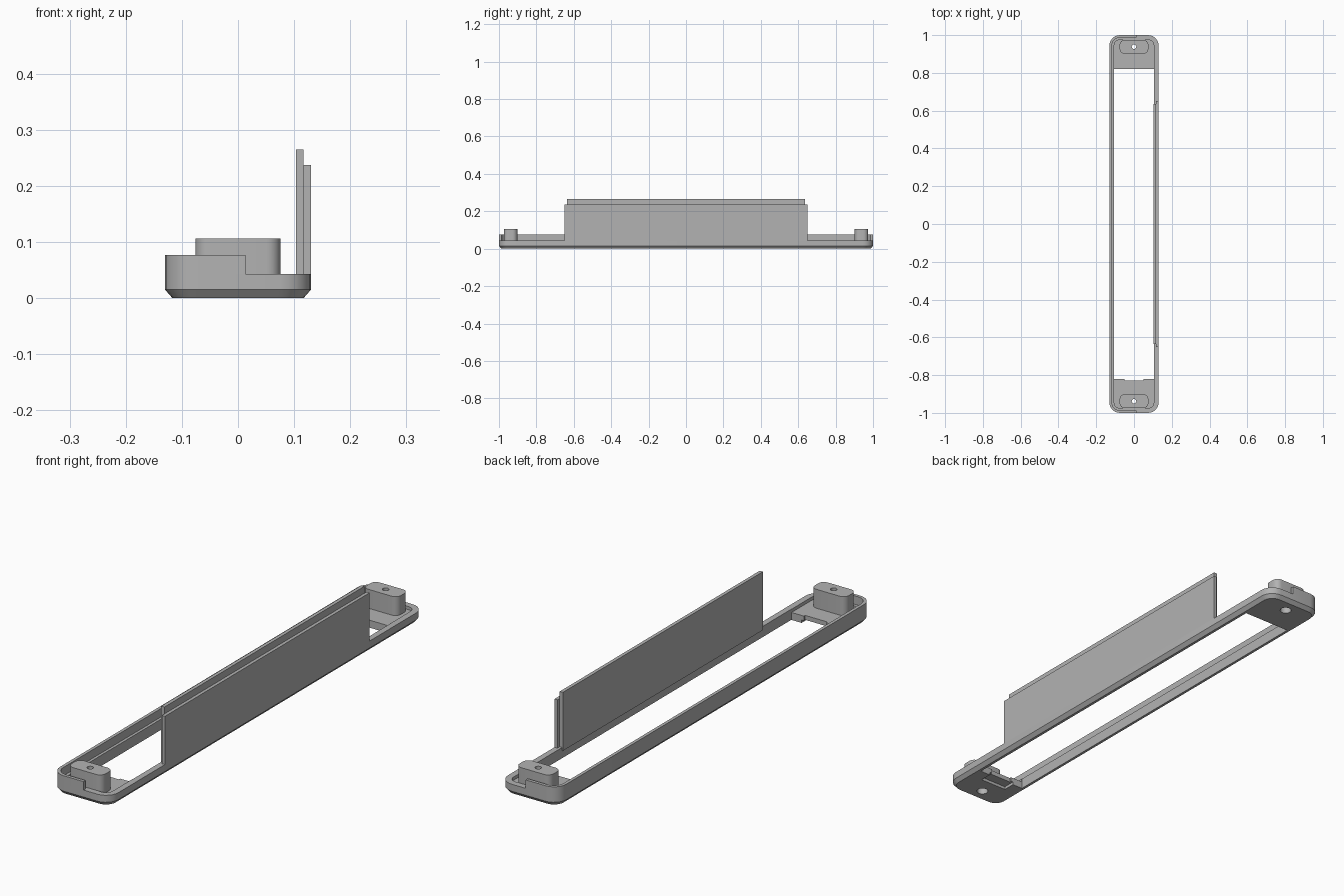
import bpy, bmesh, math

cube = bpy.data.objects.get("Cube")
if cube:
    bpy.data.objects.remove(cube, do_unlink=True)

grey = bpy.data.materials.new("plain grey")
grey.use_nodes = True
grey.diffuse_color = (0.45, 0.45, 0.45, 1)
grey.node_tree.nodes["Principled BSDF"].inputs["Base Color"].default_value = grey.diffuse_color

HX, HY, R = 0.13, 1.0, 0.055      # outer half sizes and corner radius
RIM, LIP_TOP, FLOOR = 0.043, 0.077, 0.03


def rounded(hx, hy, r, z, cy=0, steps=6):
    """Points of a rounded rectangle at height z."""
    pts = []
    for q, (sx, sy) in enumerate([(1, 1), (-1, 1), (-1, -1), (1, -1)]):
        for i in range(steps + 1):
            a = (q + i / steps) * math.pi / 2
            pts.append((sx * (hx - r) + r * math.cos(a),
                        cy + sy * (hy - r) + r * math.sin(a), z))
    return pts


def loft(name, loops, closed=False):
    """Skin a stack of loops, capping the ends or closing it into a ring."""
    bm = bmesh.new()
    rows = [[bm.verts.new(p) for p in loop] for loop in loops]
    n = len(rows[0])
    pairs = list(zip(rows, rows[1:])) + ([(rows[-1], rows[0])] if closed else [])
    for a, b in pairs:
        for i in range(n):
            j = (i + 1) % n
            bm.faces.new((a[i], a[j], b[j], b[i]))
    if not closed:
        bm.faces.new(rows[0][::-1])
        bm.faces.new(rows[-1])
    bmesh.ops.recalc_face_normals(bm, faces=bm.faces)
    mesh = bpy.data.meshes.new(name)
    bm.to_mesh(mesh)
    bm.free()
    mesh.materials.append(grey)
    obj = bpy.data.objects.new(name, mesh)
    bpy.context.collection.objects.link(obj)
    return obj


def box(name, x0, x1, y0, y1, z0, z1):
    return loft(name, [[(x0, y0, z), (x1, y0, z), (x1, y1, z), (x0, y1, z)]
                       for z in (z0, z1)])


def cylinder(name, r, y, z0, z1):
    return loft(name, [rounded(r, r, r * 0.999, z, y) for z in (z0, z1)])


def combine(target, tool, operation):
    mod = target.modifiers.new("combine", "BOOLEAN")
    mod.operation, mod.solver, mod.object = operation, "EXACT", tool
    bpy.context.view_layer.objects.active = target
    bpy.ops.object.modifier_apply(modifier=mod.name)
    bpy.data.objects.remove(tool, do_unlink=True)


def ring(inset, z):
    return rounded(HX - inset, HY - inset, R - inset, z)


# Shallow tray with a chamfered underside and a recessed floor
tray = loft("tray", [ring(0.013, 0), ring(0, 0.015), ring(0, RIM),
                     ring(0.025, RIM), ring(0.025, FLOOR)])
combine(tray, box("window", -0.106, 0.106, -0.82, 0.82, -0.1, 0.2), "DIFFERENCE")

# Notch and underside recess at the front end of the window
combine(tray, box("notch", -0.05, 0.05, -0.828, -0.8, -0.1, 0.2), "DIFFERENCE")
combine(tray, box("recess", -0.06, 0.06, -0.87, -0.8, -0.1, 0.012), "DIFFERENCE")

# Screw bosses with a pilot hole and a wider bore from below
for side in (-1, 1):
    y = side * 0.938
    combine(tray, loft("boss", [rounded(0.076, 0.036, 0.025, z, y)
                                for z in (0.02, 0.106)]), "UNION")
    combine(tray, cylinder("pilot", 0.012, y, -0.1, 0.2), "DIFFERENCE")
    combine(tray, cylinder("bore", 0.022, y, -0.1, 0.06), "DIFFERENCE")

# Raised outer lip on the right-hand side only
lip = loft("raised_lip", [ring(0, RIM), ring(0, LIP_TOP),
                          ring(0.013, LIP_TOP), ring(0.013, RIM)], closed=True)
combine(lip, box("trim", 0.013, 1, -2, 2, -1, 1), "DIFFERENCE")

# Tall two-layer side plate
box("outer_side_plate", 0.117, HX, -0.65, 0.65, RIM, 0.237)
box("inner_side_plate", 0.103, 0.117, -0.635, 0.635, RIM - 0.013, 0.265)

# Smooth the rounded corners, keep hard edges
for obj in (tray, lip):
    bpy.ops.object.select_all(action="DESELECT")
    obj.select_set(True)
    bpy.context.view_layer.objects.active = obj
    bpy.ops.object.shade_smooth_by_angle(angle=math.radians(30))
